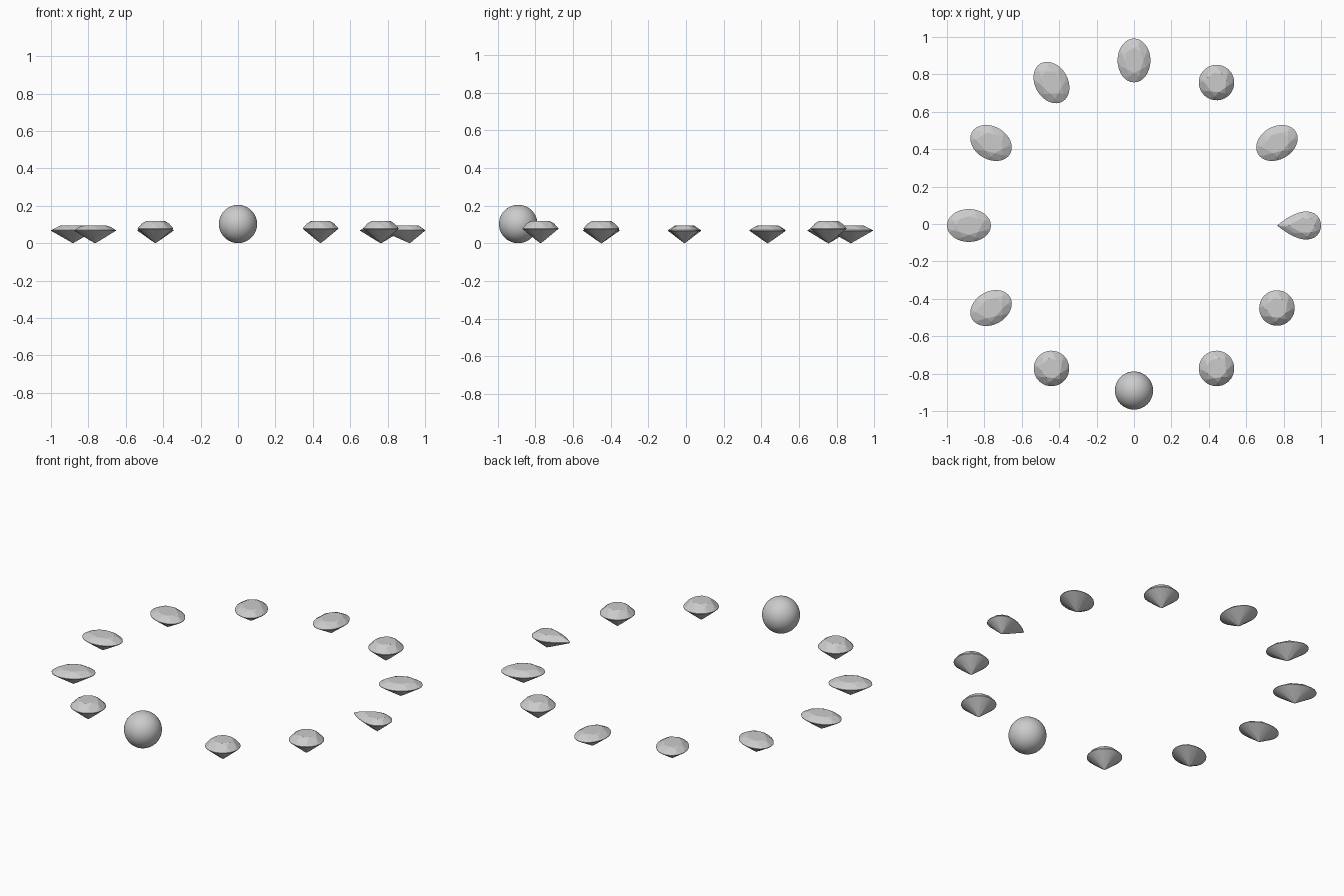
import bpy, bmesh, math
from mathutils import Matrix

if "Cube" in bpy.data.objects:
    bpy.data.objects.remove(bpy.data.objects["Cube"])

RING = 0.8825      # radius of the circle the stones sit on
Y_OFF = -0.008     # shift that centres the whole layout


def ellipse(a, b):
    return lambda t: (a * math.cos(t), b * math.sin(t))


def teardrop(a, b):
    # rounded outer end, point toward the ring centre; origin at the culet
    return lambda t: (a * (math.cos(t) - 0.31),
                      b * math.sin(t) * abs(math.cos(t / 2)))


def make_gem(name, outline, angle, pavilion, girdle, crown, table=0.57):
    """Brilliant cut: culet, lower facets, girdle, kite facets, table."""
    bm = bmesh.new()

    def point(t, r, z):
        x, y = outline(t)
        bm.verts.new((x * r, y * r, z))

    step = math.tau / 8
    c = math.cos(step / 2)
    top = pavilion + girdle
    bm.verts.new((0, 0, 0))
    for k in range(32):
        t = math.tau * k / 32
        point(t, 1, pavilion)
        point(t, 1, top)
    for k in range(8):
        mid = (k + 0.5) * step
        point(mid, 0.25, pavilion * 0.25 * c)
        point(mid, 0.78, top + crown * (1 - 0.78 * c) / (1 - table))
        point(k * step, table, top + crown)
    bmesh.ops.remove_doubles(bm, verts=bm.verts[:], dist=1e-5)
    res = bmesh.ops.convex_hull(bm, input=bm.verts[:])
    spare = {g for g in res["geom_interior"] + res["geom_unused"]
             if isinstance(g, bmesh.types.BMVert)}
    bmesh.ops.delete(bm, geom=list(spare), context='VERTS')
    bmesh.ops.dissolve_limit(bm, angle_limit=0.01, verts=bm.verts[:], edges=bm.edges[:])
    bmesh.ops.recalc_face_normals(bm, faces=bm.faces[:])
    me = bpy.data.meshes.new(name)
    bm.to_mesh(me)
    bm.free()
    ob = bpy.data.objects.new(name, me)
    bpy.context.collection.objects.link(ob)
    return ob


def place(ob, deg, radius=RING):
    a = math.radians(deg)
    ob.location = (radius * math.cos(a), radius * math.sin(a) + Y_OFF, 0)
    ob.rotation_euler = (0, 0, a)


# Round stones
for deg in (60, 240, 300, 330):
    place(make_gem(f"round_gem_{deg}", ellipse(0.095, 0.095), deg,
                   0.077, 0.003, 0.038), deg)

# Oval stones, long axis pointing at the ring centre
for deg in (30, 90, 120, 150, 180, 210):
    place(make_gem(f"oval_gem_{deg}", ellipse(0.1175, 0.088), deg,
                   0.067, 0.003, 0.025), deg)

# Pear stone, point inward
place(make_gem("pear_gem", teardrop(0.1175, 0.0975), 0,
               0.067, 0.003, 0.025), 0, RING + 0.31 * 0.1175)

# Smooth bead at the front
bpy.ops.mesh.primitive_uv_sphere_add(segments=48, ring_count=24, radius=0.102,
                                     location=(0, -RING + Y_OFF, 0.103))
bead = bpy.context.object
bead.name = "round_bead"
bpy.ops.object.shade_smooth()
